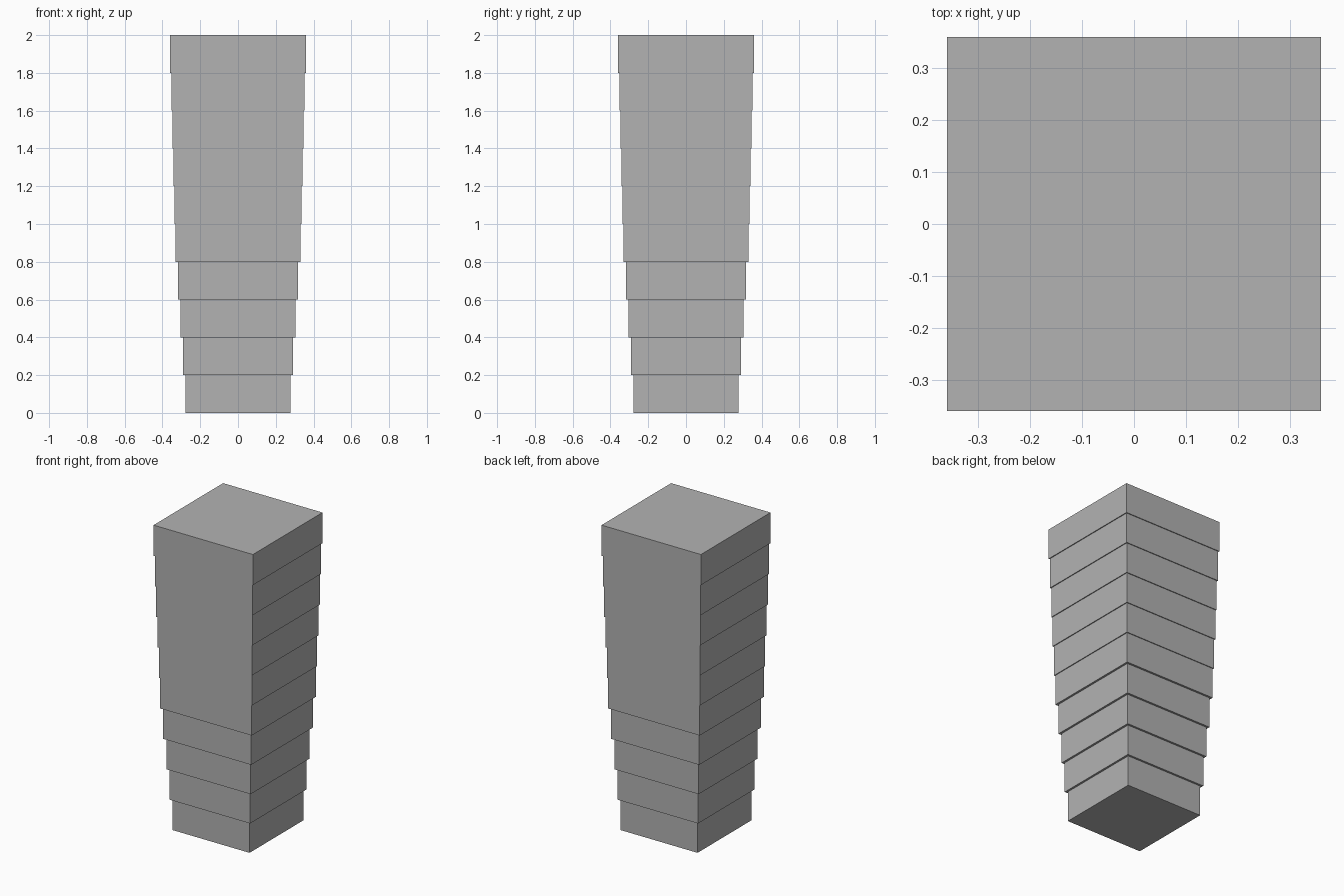
import bpy

if "Cube" in bpy.data.objects:
    bpy.data.objects.remove(bpy.data.objects["Cube"])

# Single grey finish
grey = bpy.data.materials.new("grey")
grey.diffuse_color = (0.448, 0.448, 0.448, 1)
grey.use_nodes = True
grey.node_tree.nodes["Principled BSDF"].inputs["Base Color"].default_value = grey.diffuse_color

LAYERS = 10
HEIGHT = 2 / LAYERS


def half_width(i):
    # Lower tiers flare quickly, upper tiers more gently
    return 0.278 + 0.0132 * min(i, 4) + 0.0056 * max(i - 4, 0)


# Stack of square blocks, each slightly wider than the one below
for i in range(LAYERS):
    bpy.ops.mesh.primitive_cube_add(size=1, location=(0, 0, (i + 0.5) * HEIGHT))
    block = bpy.context.object
    block.name = f"block_{i + 1}"
    w = 2 * half_width(i)
    block.scale = (w, w, HEIGHT)
    bpy.ops.object.transform_apply(location=False, rotation=False, scale=True)
    block.data.materials.append(grey)
